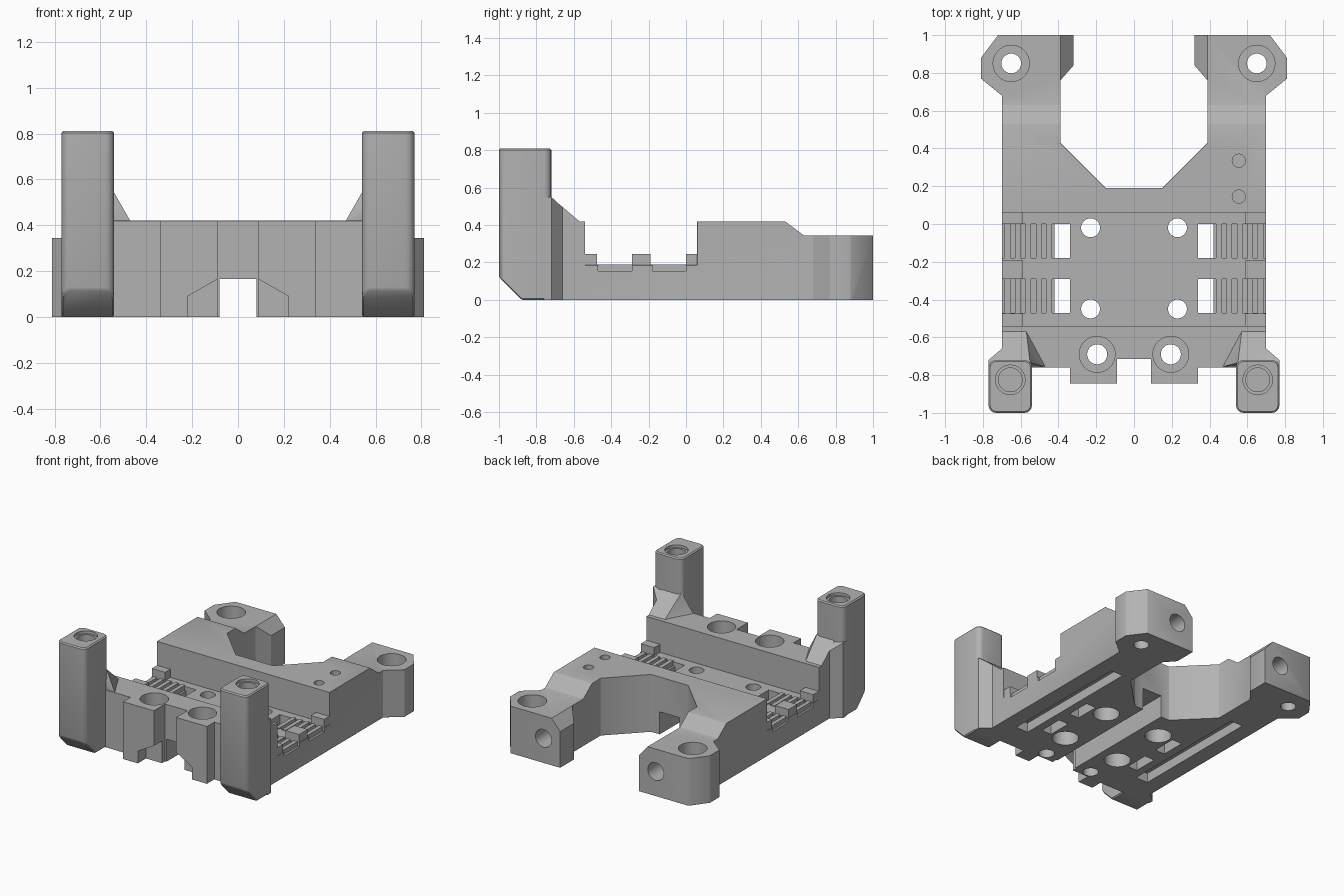
import bpy, bmesh, math
from mathutils import Vector

cube = bpy.data.objects.get("Cube")
if cube:
    bpy.data.objects.remove(cube, do_unlink=True)

grey = bpy.data.materials.new("plain grey")
grey.use_nodes = True
GREY = (0.45, 0.45, 0.45, 1)
grey.diffuse_color = GREY
grey.node_tree.nodes["Principled BSDF"].inputs["Base Color"].default_value = GREY


def finish(bm, name):
    bmesh.ops.recalc_face_normals(bm, faces=bm.faces)
    mesh = bpy.data.meshes.new(name)
    bm.to_mesh(mesh)
    bm.free()
    mesh.materials.append(grey)
    obj = bpy.data.objects.new(name, mesh)
    bpy.context.collection.objects.link(obj)
    return obj


def prism(name, outline, axis, lo, hi, fillet=0):
    """Extrude a 2D outline along an axis; fillet rounds the vertical edges."""
    place = {"x": lambda a, b, t: (t, a, b),
             "y": lambda a, b, t: (a, t, b),
             "z": lambda a, b, t: (a, b, t)}[axis]
    bm = bmesh.new()
    face = bm.faces.new([bm.verts.new(place(a, b, lo)) for a, b in outline])
    ext = bmesh.ops.extrude_face_region(bm, geom=[face])
    moved = [g for g in ext["geom"] if isinstance(g, bmesh.types.BMVert)]
    bmesh.ops.translate(bm, verts=moved, vec=Vector(place(0, 0, hi - lo)))
    if fillet:
        upright = [e for e in bm.edges
                   if abs((e.verts[0].co - e.verts[1].co).normalized().z) > 0.99]
        bmesh.ops.bevel(bm, geom=upright, offset=fillet, segments=4,
                        profile=0.5, affect="EDGES")
    return finish(bm, name)


def box(name, x0, x1, y0, y1, z0, z1):
    return prism(name, [(x0, y0), (x1, y0), (x1, y1), (x0, y1)], "z", z0, z1)


def rod(name, axis, a, b, r, lo, hi, sides=40):
    ring = [(a + r * math.cos(math.tau * i / sides),
             b + r * math.sin(math.tau * i / sides)) for i in range(sides)]
    return prism(name, ring, axis, lo, hi)


def hull(name, points):
    bm = bmesh.new()
    for p in points:
        bm.verts.new(p)
    bmesh.ops.convex_hull(bm, input=bm.verts)
    return finish(bm, name)


def apply(obj, mod):
    bpy.context.view_layer.objects.active = obj
    bpy.ops.object.modifier_apply(modifier=mod.name)


def combine(obj, other, operation):
    mod = obj.modifiers.new("combine", "BOOLEAN")
    mod.operation, mod.solver, mod.object = operation, "EXACT", other
    apply(obj, mod)
    bpy.data.objects.remove(other, do_unlink=True)


def soften(obj, width):
    mod = obj.modifiers.new("edge", "BEVEL")
    mod.width, mod.segments = width, 1
    mod.limit_method, mod.angle_limit = "ANGLE", math.radians(35)
    apply(obj, mod)


# Main body: plan outline crossed with side profile
half = [(.09, -.715), (.09, -.845), (.34, -.845), (.34, -.76), (.70, -.76),
        (.70, .68), (.81, .77), (.81, .88), (.72, 1), (.32, 1),
        (.32, .84), (.39, .76), (.39, .43), (.15, .19)]
plan = half + [(-x, y) for x, y in reversed(half)]
side = [(-1.1, 0), (1.1, 0), (1.1, .345), (.63, .345), (.53, .42), (.06, .42),
        (.06, .185), (-.54, .185), (-.54, .42), (-1.1, .42)]
body = prism("carriage_body", plan, "z", 0, 0.6)
combine(body, prism("profile", side, "x", -1, 1), "INTERSECT")
soften(body, 0.008)


def cut(obj):
    combine(body, obj, "DIFFERENCE")


def add(obj):
    combine(body, obj, "UNION")


# Front posts with gussets
for s in (-1, 1):
    lo, hi = sorted((s * .54, s * .77))
    post_side = [(-1, .12), (-.88, 0), (-.72, 0), (-.72, .81), (-1, .81)]
    post = prism("post", post_side, "x", lo, hi, fillet=0.04)
    soften(post, 0.008)
    add(post)
    add(hull("gusset", [(s * x, y, z) for x, y, z in (
        (.57, -.57, .42), (.70, -.57, .42), (.70, -.735, .56), (.55, -.735, .56),
        (.47, -.755, .42), (.56, -.755, .49), (.70, -.57, .3), (.57, -.57, .3),
        (.70, -.735, .3), (.47, -.755, .3))]))
    add(hull("flare", [(s * x, y, z) for x, y, h in (
        (.70, -.66, .495), (.77, -.72, .55), (.77, -.76, .55),
        (.60, -.76, .55), (.60, -.66, .495)) for z in (0, h)]))

# Belt channel under the middle, flared at the front
cut(box("channel", -.08, .08, -1.1, .4, -.1, .165))
cut(prism("channel_mouth", [(-.22, -.1), (.22, -.1), (.22, .09), (.08, .17),
                            (-.08, .17), (-.22, .09)], "y", -1.1, -.75))

for s in (-1, 1):
    def sbox(name, x0, x1, *rest):
        return box(name, *sorted((s * x0, s * x1)), *rest)

    # Arm holes: upright with counterbore, and one from the back
    cut(rod("arm_hole", "z", s * .65, .85, .052, -.1, .6))
    cut(rod("arm_counterbore", "z", s * .65, .85, .096, .2, .6))
    cut(rod("back_hole", "y", s * .455, .18, .065, .78, 1.1))

    # Inner chamfer at the end of each arm
    cut(prism("arm_chamfer", [(s * .30, .265), (s * .32, .265), (s * .39, .346),
                              (s * .39, .40), (s * .30, .40)], "y", .70, 1.1))

    # Post holes and front block holes
    cut(rod("post_hole", "z", s * .655, -.825, .063, .3, .9))
    cut(rod("post_countersink", "z", s * .655, -.825, .078, .79, .9))
    cut(rod("front_hole", "z", s * .195, -.69, .053, -.1, .6))
    cut(rod("front_counterbore", "z", s * .195, -.69, .095, .25, .6))

    # Plate holes with wide recesses below
    for y in (-.02, -.45):
        cut(rod("plate_hole", "z", s * .23, y, .05, -.1, .3))
        cut(rod("plate_recess", "z", s * .23, y, .09, -.1, .11))

    # Long groove in the underside
    cut(sbox("under_groove", .48, .58, -.55, .45, -.1, .07))

    # Toothed belt pockets with windows
    for y0, y1 in ((-.18, 0), (-.47, -.29)):
        cut(sbox("window", .34, .42, y0, y1, -.1, .4))
        cut(sbox("pocket", .41, .8, y0, y1, .155, .24))
        for i in range(5):
            x = .435 + i * .055
            add(sbox("tooth", x, x + .03, y0 - .01, y1 + .01, .14, .19))

    # Raised belt stops
    for y0, y1 in ((0, .08), (-.29, -.19), (-.56, -.475)):
        add(sbox("belt_stop", .59, .698, y0, y1, .15, .245))

# Pair of small screw holes on one side
for y in (.145, .335):
    cut(rod("screw_hole", "z", .555, y, .035, .25, .6, 24))

# Shading
bpy.ops.object.select_all(action="DESELECT")
body.select_set(True)
bpy.context.view_layer.objects.active = body
bpy.ops.object.shade_smooth_by_angle(angle=math.radians(28))
